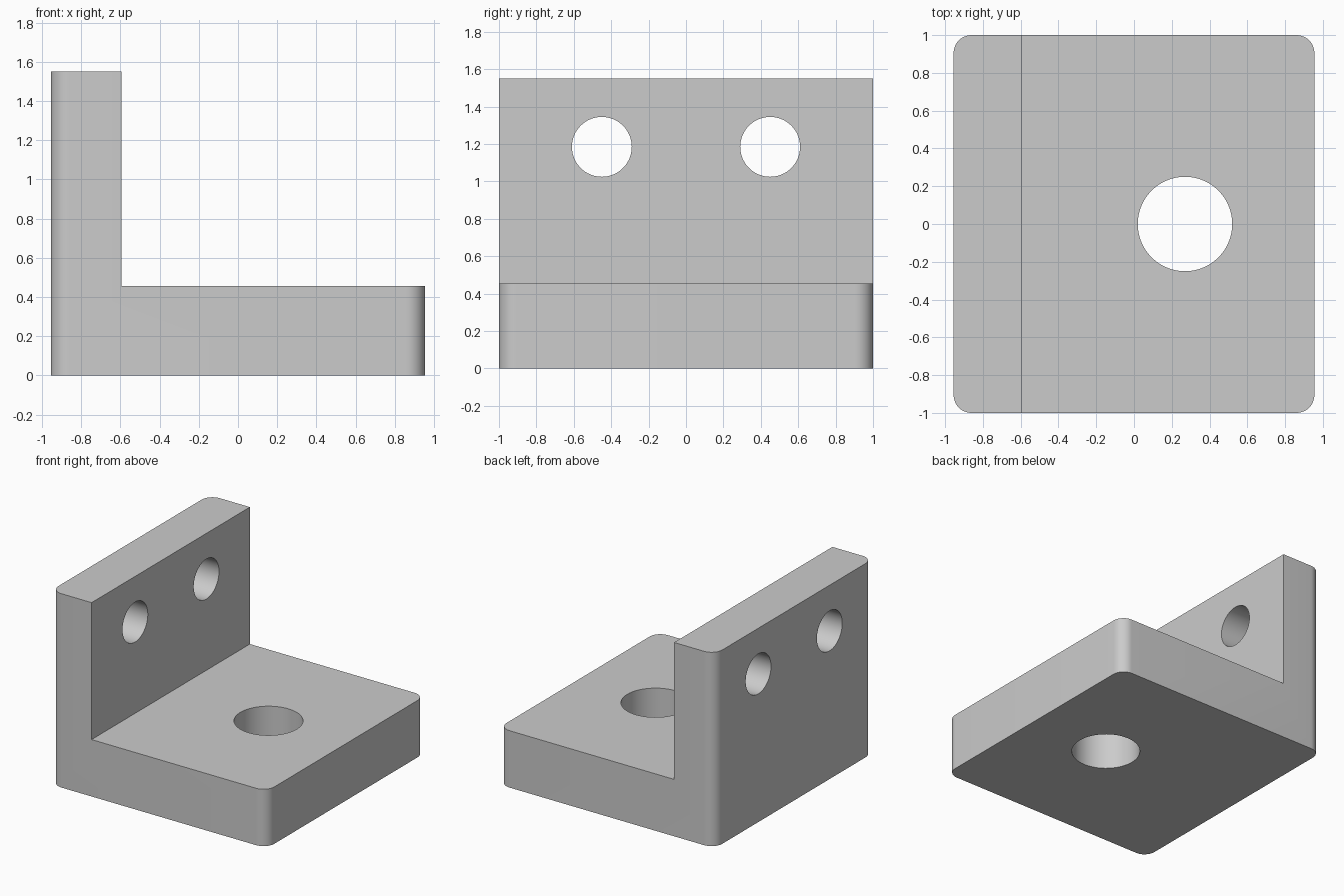
import bpy
import bmesh
import math
from mathutils import Vector

if "Cube" in bpy.data.objects:
    bpy.data.objects.remove(bpy.data.objects["Cube"], do_unlink=True)

HALF_X, HALF_Y = 0.955, 1.0
WALL_X = -0.595          # inner face of the upright wall
BASE_Z, TOP_Z = 0.455, 1.55
CORNER = 0.095

# Single plain grey
grey = bpy.data.materials.new("plain grey")
grey.use_nodes = True
colour = (0.6, 0.6, 0.6, 1)
grey.diffuse_color = colour
grey.node_tree.nodes["Principled BSDF"].inputs["Base Color"].default_value = colour

# Bracket body: L profile extruded along y
profile = [(-HALF_X, 0), (HALF_X, 0), (HALF_X, BASE_Z),
           (WALL_X, BASE_Z), (WALL_X, TOP_Z), (-HALF_X, TOP_Z)]
bm = bmesh.new()
face = bm.faces.new([bm.verts.new((x, -HALF_Y, z)) for x, z in profile])
ext = bmesh.ops.extrude_face_region(bm, geom=[face])
moved = [v for v in ext["geom"] if isinstance(v, bmesh.types.BMVert)]
bmesh.ops.translate(bm, verts=moved, vec=(0, 2 * HALF_Y, 0))

# Rounded outer vertical corners
corners = []
for e in bm.edges:
    a, b = (v.co for v in e.verts)
    if abs((a - b).normalized().z) > 0.9 and abs(a.x) > HALF_X - 0.01:
        corners.append(e)
bmesh.ops.bevel(bm, geom=corners, offset=CORNER, segments=12,
                profile=0.5, affect='EDGES')
bmesh.ops.recalc_face_normals(bm, faces=bm.faces)
mesh = bpy.data.meshes.new("bracket_body")
bm.to_mesh(mesh)
bm.free()
mesh.materials.append(grey)
body = bpy.data.objects.new("bracket_body", mesh)
bpy.context.collection.objects.link(body)


def drill(name, centre, radius, rotation=(0, 0, 0)):
    """Cut a round through hole in the body."""
    bpy.ops.mesh.primitive_cylinder_add(vertices=64, radius=radius, depth=0.8,
                                        location=Vector(centre), rotation=rotation)
    cutter = bpy.context.object
    cutter.name = name
    cutter.hide_render = True
    cutter.data.materials.append(grey)
    mod = body.modifiers.new(name, 'BOOLEAN')
    mod.operation = 'DIFFERENCE'
    mod.solver = 'EXACT'
    mod.object = cutter
    bpy.ops.object.select_all(action='DESELECT')
    body.select_set(True)
    bpy.context.view_layer.objects.active = body
    bpy.ops.object.modifier_apply(modifier=mod.name)
    bpy.data.objects.remove(cutter, do_unlink=True)


# Large hole in the base, two smaller holes in the wall
drill("base_hole", (0.27, 0, BASE_Z / 2), 0.25)
for side in (-1, 1):
    drill("wall_hole", ((WALL_X - HALF_X) / 2, side * 0.45, 1.185), 0.16,
          (0, math.pi / 2, 0))

bpy.ops.object.shade_smooth_by_angle(angle=math.radians(30))
